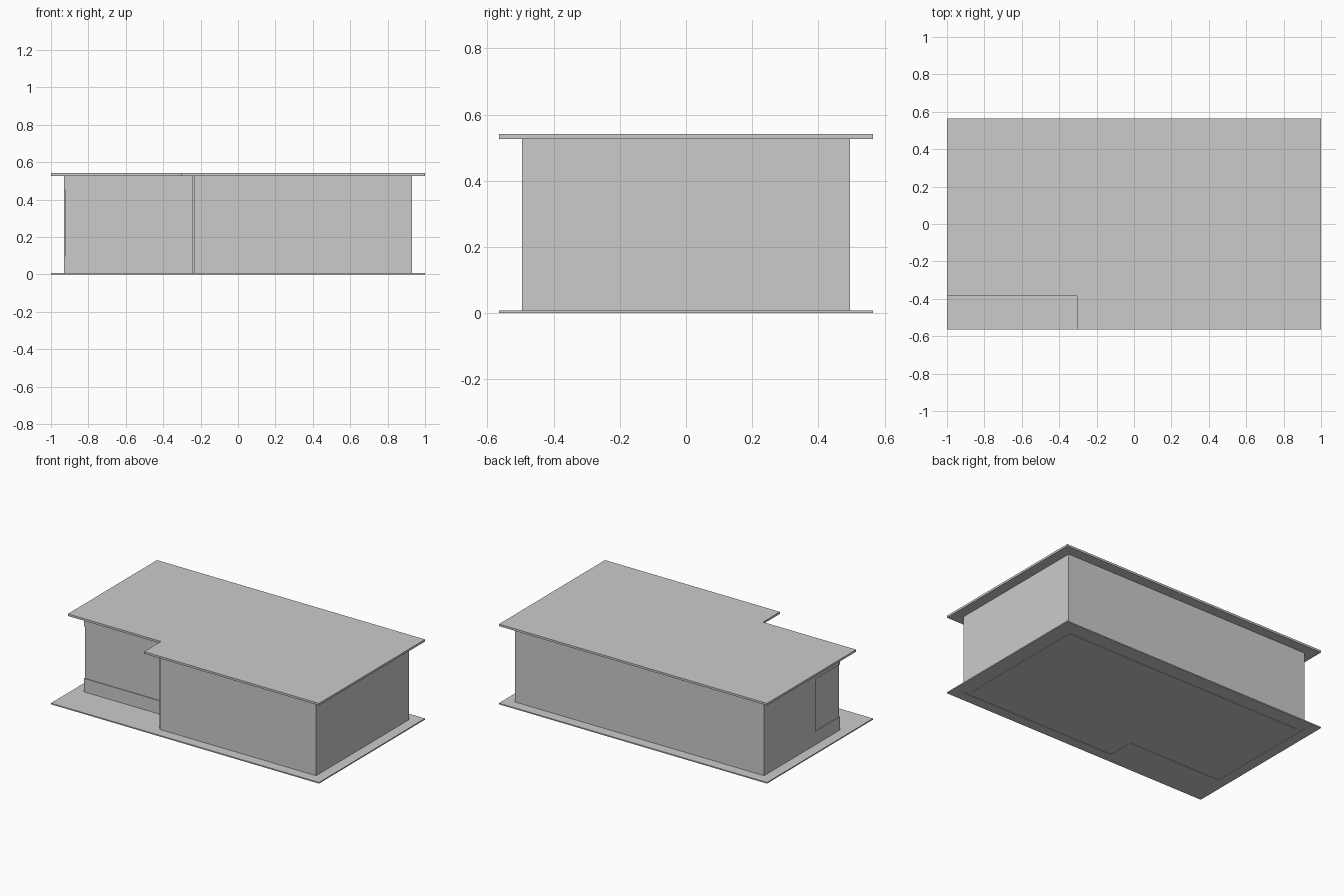
import bpy, bmesh

if "Cube" in bpy.data.objects:
    bpy.data.objects.remove(bpy.data.objects["Cube"])

FLOOR, ROOF, TOP = 0.008, 0.527, 0.541
X, Y = 1.0, 0.565            # slab half sizes
NX, NY = -0.305, -0.385      # roof notch corner


def l_shape(inset):
    """Building outline with the front left corner notched out."""
    x, y = X - inset, Y - inset
    nx, ny = NX + inset, NY + inset
    return [(nx, -y), (x, -y), (x, y), (-x, y), (-x, ny), (nx, ny)]


def prism(name, loops, z0, z1):
    """Extrude closed outlines; an inner outline becomes a hole."""
    curve = bpy.data.curves.new(name, 'CURVE')
    curve.dimensions = '2D'
    curve.fill_mode = 'BOTH'
    curve.extrude = (z1 - z0) / 2
    for pts in loops:
        s = curve.splines.new('POLY')
        s.points.add(len(pts) - 1)
        for p, (x, y) in zip(s.points, pts):
            p.co = (x, y, 0, 1)
        s.use_cyclic_u = True
    tmp = bpy.data.objects.new(name + "_outline", curve)
    bpy.context.collection.objects.link(tmp)
    mesh = bpy.data.meshes.new_from_object(
        tmp.evaluated_get(bpy.context.evaluated_depsgraph_get()))
    bpy.data.objects.remove(tmp)
    bm = bmesh.new()
    bm.from_mesh(mesh)
    bmesh.ops.remove_doubles(bm, verts=bm.verts, dist=1e-5)
    bmesh.ops.translate(bm, verts=bm.verts, vec=(0, 0, (z0 + z1) / 2))
    bmesh.ops.recalc_face_normals(bm, faces=bm.faces)
    for f in bm.faces:
        f.smooth = False
    bm.to_mesh(mesh)
    bm.free()
    mesh.name = name
    ob = bpy.data.objects.new(name, mesh)
    bpy.context.collection.objects.link(ob)
    return ob


def rect(x0, x1, y0, y1):
    return [(x0, y0), (x1, y0), (x1, y1), (x0, y1)]


# Ground slab around the building, and the floor inside it
prism("ground_slab", [rect(-X, X, -Y, Y), l_shape(0.07)], 0, FLOOR)
prism("inner_floor", [l_shape(0.105)], 0, FLOOR)

# Notched roof slab
prism("roof", [l_shape(0)], ROOF, TOP)

# Hollow walls, seated in the gap between slab and floor
walls = prism("walls", [l_shape(0.07), l_shape(0.105)], 0.003, ROOF)

# Corner window opening wrapping the recessed corner
cutter = prism("window_cutter", [rect(-0.98, -0.2351, -0.35, -0.05)], 0.098, 0.45)
cutter.hide_render = True
cutter.hide_set(True)
cut = walls.modifiers.new("window", 'BOOLEAN')
cut.operation = 'DIFFERENCE'
cut.solver = 'EXACT'
cut.object = cutter

# Corner glazing, slightly set back from the wall faces
gx, gy = -0.925, -0.31
prism("corner_glazing", [[(gx, gy), (-0.235, gy), (-0.235, gy + 0.01), (gx + 0.01, gy + 0.01),
                          (gx + 0.01, -0.05), (gx, -0.05)]], 0.098, 0.45)

# Thin full-height panel on the side of the front wing
prism("side_panel", [rect(-0.245, -0.235, -0.485, -0.315)], FLOOR, ROOF)
